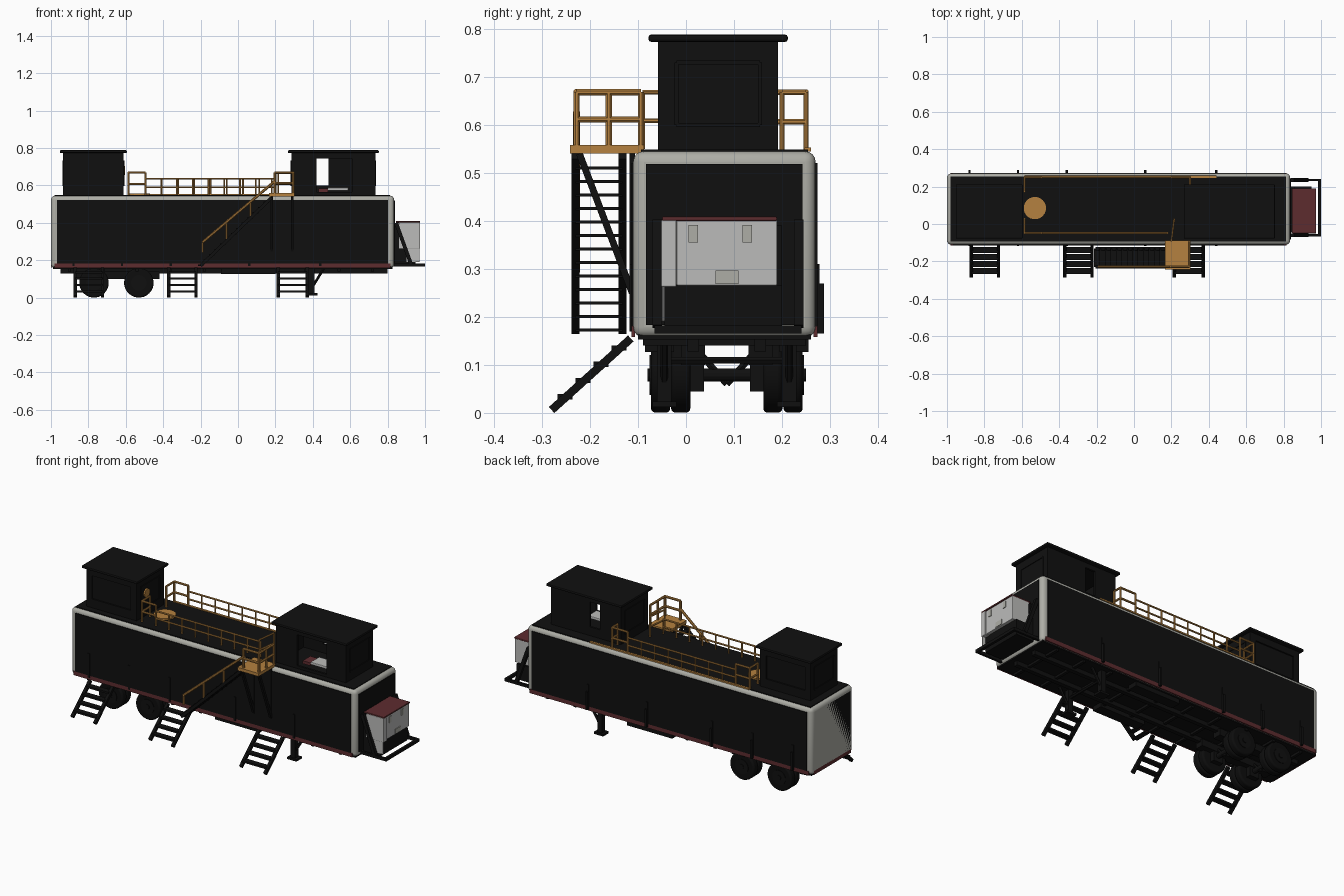
import bpy, bmesh, math
from mathutils import Vector, Matrix

cube = bpy.data.objects.get("Cube")
if cube:
    bpy.data.objects.remove(cube, do_unlink=True)


def material(name, r, g, b):
    m = bpy.data.materials.new(name)
    m.use_nodes = True
    m.diffuse_color = (r, g, b, 1)
    node = next(n for n in m.node_tree.nodes if n.type == 'BSDF_PRINCIPLED')
    node.inputs["Base Color"].default_value = (r, g, b, 1)
    node.inputs["Roughness"].default_value = 0.8
    return m


BLACK = material("soot black", .005, .005, .005)
RUBBER = material("rubber black", .004, .004, .004)
GREY = material("weathered grey", .42, .42, .38)
PALE = material("pale grey", .5, .5, .49)
YELLOW = material("safety yellow", .46, .22, .05)
RED = material("dark red", .11, .025, .028)


class Part:
    """Collects boxes and bars into one object."""

    def __init__(self, name, mat):
        self.name, self.mat, self.bm = name, mat, bmesh.new()

    def box(self, x, y, z):
        size = [b - a for a, b in (x, y, z)]
        mid = [(a + b) / 2 for a, b in (x, y, z)]
        m = Matrix.Translation(mid) @ Matrix.Diagonal((*size, 1))
        bmesh.ops.create_cube(self.bm, size=1, matrix=m)
        return self

    def bar(self, p, q, r, sides=8):
        p, q = Vector(p), Vector(q)
        rot = (q - p).to_track_quat('Z', 'Y').to_matrix().to_4x4()
        spin = Matrix.Rotation(math.pi / sides, 4, 'Z')
        bmesh.ops.create_cone(self.bm, cap_ends=True, segments=sides, radius1=r, radius2=r,
                              depth=(q - p).length,
                              matrix=Matrix.Translation((p + q) / 2) @ rot @ spin)
        return self

    def done(self, bevel=0, segments=2, smooth=False):
        me = bpy.data.meshes.new(self.name)
        self.bm.to_mesh(me)
        self.bm.free()
        me.materials.append(self.mat)
        ob = bpy.data.objects.new(self.name, me)
        bpy.context.collection.objects.link(ob)
        if bevel:
            mod = ob.modifiers.new("Rounded edges", 'BEVEL')
            mod.width, mod.segments = bevel, segments
        if smooth:
            bpy.context.view_layer.objects.active = ob
            ob.select_set(True)
            bpy.ops.object.shade_smooth_by_angle(angle=math.radians(40))
            ob.select_set(False)
        return ob


# Trailer body: rounded grey shell with dark panels
X, Y, Z = (-1, .835), (-.11, .27), (.157, .545)
T = .004


def inner(span, m):
    return (span[0] + m, span[1] - m)


Part("trailer_shell", GREY).box(X, Y, Z).done(.022, 4, True)
panels = Part("trailer_panels", BLACK)
for y in Y:
    panels.box(inner(X, .032), (y - T, y + T), inner(Z, .024))
for x in X:
    panels.box((x - T, x + T) if x > 0 else (x, x + T), inner(Y, .027), inner(Z, .026))
panels.box((X[0] + .02, X[1] - .022), inner(Y, .016), (Z[1] - T, Z[1] + T))
panels.box(inner(X, .01), inner(Y, .01), (Z[0] - T, Z[0] + .006))
panels.done()
skirt = Part("red_skirt", RED)
for y in Y:
    skirt.box(inner(X, .02), (y - T, y + T), (.158, .181))
skirt.box((X[0], X[0] + T), inner(Y, .02), (.158, .181))
skirt.done()

# Stake brackets along both sides
stakes = Part("side_brackets", BLACK)
for x in (-.88, -.62, -.36, .06, .44):
    for y, s in ((Y[0], -1), (Y[1], 1)):
        stakes.box((x - .006, x + .006), sorted((y, y + .008 * s)), (.17, .31))
        if s > 0:
            stakes.box((x - .006, x + .006), (y, y + .018), (.165, .27))
stakes.done()

# Roof cabins
CY, CZ = (-.058, .192), (.54, .778)
W = .012


def window_wall(part, x, y, opening):
    """Wall facing front or back, with a see-through opening."""
    a, b, low, high = opening
    part.box((x[0], a), y, CZ).box((b, x[1]), y, CZ)
    part.box((a, b), y, (CZ[0], low)).box((a, b), y, (high, CZ[1]))


def cabin(name, x, front, back):
    walls = Part(name + "_walls", BLACK)
    for y, opening in (((CY[0], CY[0] + W), front), ((CY[1] - W, CY[1]), back)):
        window_wall(walls, x, y, opening)
    for a in (x[0], x[1] - W):
        walls.box((a, a + W), inner(CY, W), CZ)
    # window surrounds on the end walls
    for a in x:
        for y in (-.02, .154):
            walls.box((a - T, a + T), (y - T, y + T), (.6, .73))
        for z in (.6, .73):
            walls.box((a - T, a + T), (-.02, .154), (z - T, z + T))
    walls.done()
    roof = Part(name + "_roof", BLACK)
    roof.box((x[0] - .018, x[1] + .018), (CY[0] - .02, CY[1] + .02), (.773, .788))
    roof.done(.005, 2)


cabin("rear_cabin", (-.935, -.612), (-.9, -.65, .6, .735), (-.9, -.65, .6, .735))
glass = Part("rear_cabin_glass", BLACK)
for y in (CY[0] + W, CY[1] - W):
    glass.box((-.91, -.64), (y - T, y + T), (.59, .745))
glass.done()
cabin("front_cabin", (.285, .735), (.42, .61, .565, .745), (.42, .485, .6, .745))
desk = Part("control_desk", PALE).box((.48, .59), (-.02, .06), (.572, .588))
desk.done(.004)
Part("desk_seat", RED).box((.43, .48), (-.02, .05), (.565, .582)).done()

# Roof railings: low runs with raised ends
rails = Part("roof_railings", YELLOW)


def railing(p, q, base, top, count, r=.006):
    p, q = Vector(p), Vector(q)
    up = Vector((0, 0, 1))
    for h in (top, (base + top) / 2):
        rails.bar(p + up * h, q + up * h, r)
    for i in range(count + 1):
        at = p.lerp(q, i / count)
        rails.bar(at + up * base, at + up * top, r)


DECK, LOW, HIGH = .545, .635, .668
REAR, MID = -.585, -.495
for y, end in ((-.048, .18), (.25, .2)):
    railing((MID, y, 0), (end, y, 0), DECK, LOW, 8, .005)
    railing((REAR, y, 0), (MID, y, 0), DECK, HIGH, 1)
    turn = y + (.075 if y < 0 else -.075)
    railing((REAR, y, 0), (REAR, turn, 0), DECK, HIGH, 1)
railing((.2, .25, 0), (.3, .25, 0), DECK, HIGH, 1)
railing((.3, .25, 0), (.3, .2, 0), DECK, HIGH, 1)
rails.box((REAR, .44), (.247, .26), (DECK, DECK + .008))

# Side platform with guard rail and folded gate
PX, PY = (.165, .302), (-.242, -.088)
rails.box(PX, PY, (.54, .558))
outer = PY[0] + .014
railing((.195, outer, 0), (.295, outer, 0), .555, HIGH, 1, .007)
railing((.295, outer, 0), (.295, -.094, 0), .555, HIGH, 2, .007)
railing((.2, -.09, 0), (.215, .025, 0), .55, HIGH, 1, .005)

# Sloping stair handrail
foot, head = Vector((-.19, outer, .295)), Vector((.2, outer, .625))
rails.bar(foot, head, .008)
for t in (0, .33, .66):
    at = foot.lerp(head, t)
    rails.bar(at, at - Vector((0, 0, .055 if t == 0 else .09)), .006)
rails.done(0, 0, True)
hatch = Part("roof_hatch", YELLOW)
hatch.bar((-.53, .085, DECK), (-.53, .085, DECK + .012), .06, 20)
hatch.bar((-.614, .03, .68), (-.604, .03, .68), .025, 16)
hatch.done()

# Long side stair
stair = Part("side_stair", BLACK)
start, end = Vector((-.2, 0, .17)), Vector((.18, 0, .535))
for y in (-.23, -.132):
    side = Vector((0, y, 0))
    stair.bar(start + side, end + side, .012, 4)
STEPS = 13
for i in range(STEPS):
    c = start.lerp(end, i / STEPS)
    stair.box((c.x - .014, c.x + .016), (-.23, -.132), (c.z, c.z + .006))
for x in (.18, .29):
    stair.bar((x, -.222, .54), (x, -.112, .25), .01, 4)
    stair.bar((x, -.112, .54), (x, -.112, .25), .008, 4)
stair.done()

# Fold-down ladders
ladders = Part("ground_ladders", BLACK)
for x0, x1 in ((-.87, -.725), (-.37, -.225), (.215, .37)):
    for x in (x0, x1):
        ladders.bar((x, -.115, .155), (x, -.28, .006), .012, 4)
    for i in range(4):
        t = (i + .6) / 4.4
        y, z = -.115 - .165 * t, .155 - .149 * t
        ladders.box((x0, x1), (y - .018, y + .014), (z - .005, z + .006))
ladders.done()

# Chassis and suspension
MIDY = .085
chassis = Part("chassis", BLACK)
for s in (-1, 1):
    y = MIDY + s * .07
    chassis.box((-.95, .8), (y - .012, y + .012), (.128, .16))
    chassis.box((-.88, -.42), (y - .025, y + .025), (.1, .14))
    chassis.box((-.09, .2), (y + s * .07 - .03, y + s * .07 + .03), (.127, .158))
    for x in (-.77, -.53):
        chassis.box((x - .03, x + .03), (y - .022, y + .022), (.045, .11))
        chassis.bar((x, MIDY, .06), (x, y, .14), .008, 6)
for i in range(10):
    x = -.9 + i * .18
    chassis.box((x - .008, x + .008), inner(Y, .02), (.14, .158))

# Landing legs with feet and diagonal braces
for y in (-.045, .215):
    chassis.box((.38, .41), (y - .015, y + .015), (.02, .16))
    chassis.box((.365, .425), (y - .025, y + .025), (.012, .024))
    chassis.bar((.4, y, .06), (.46, y, .158), .008, 6)
chassis.bar((.395, -.045, .11), (.395, .215, .11), .008, 6)
chassis.done()

# Twin wheels on two axles
tyres, hubs = Part("tyres", RUBBER), Part("axles_and_hubs", BLACK)
R = .079
for x in (-.77, -.53):
    hubs.bar((x, -.08, R), (x, .25, R), .014, 12)
    for s in (-1, 1):
        for off in (.096, .138):
            y = MIDY + s * off
            tyres.bar((x, y - .02, R), (x, y + .02, R), R, 28)
        y = MIDY + s * .157
        hubs.bar((x, y - .004, R), (x, y + .004, R), .042, 20)
tyres.done(.009, 3, True)
hubs.done()

# Power unit on the nose
GX = (.855, .968)
unit = Part("power_unit", PALE)
unit.box(GX, (-.02, .19), (.265, .402))
unit.box((.86, .974), (-.052, -.02), (.262, .402))
unit.box((.9, .97), (-.05, -.044), (.19, .27))
unit.done(.004)
Part("power_unit_lid", RED).box((.845, .974), (-.05, .19), (.4, .409)).done(.003)
vents = Part("power_unit_vents", GREY)
for y, z, h in ((.015, .373, .018), (.128, .373, .018), (.085, .283, .014)):
    w = .01 if h > .015 else .024
    vents.box((GX[1], GX[1] + T), (y - w, y + w), (z - h, z + h))
vents.done()
mount = Part("power_unit_mount", BLACK)
mount.box((.835, .95), (-.045, .2), (.175, .265))
mount.box((.835, .86), (-.045, .2), (.26, .39))
for y in (-.06, .235):
    mount.box((.83, 1), (y - .006, y + .006), (.165, .182))
    mount.bar((.845, y, .4), (.925, y, .18), .014, 4)
mount.box((.985, 1), (-.06, .235), (.165, .182))
mount.done()
